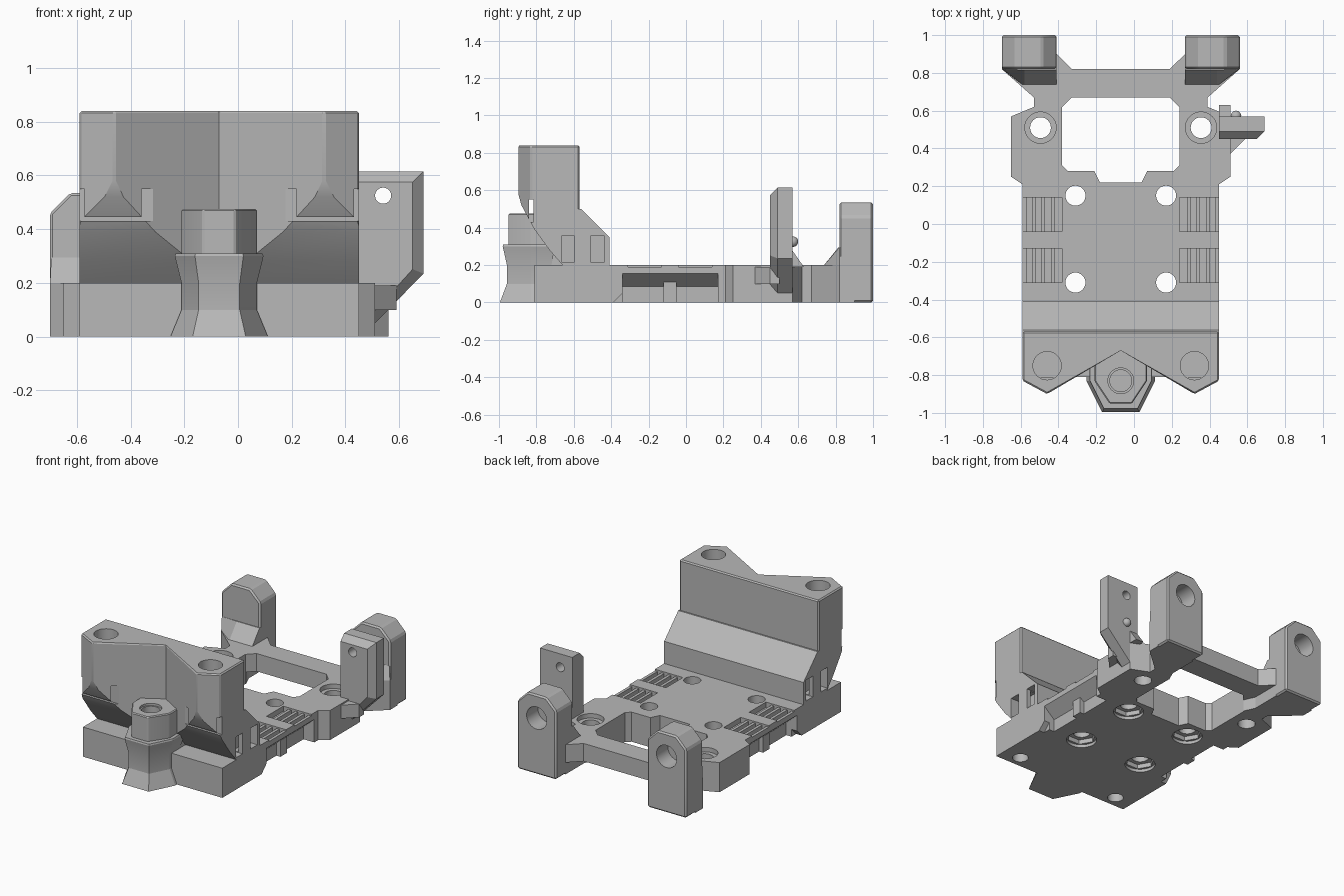
import bpy, bmesh, math

if "Cube" in bpy.data.objects:
    bpy.data.objects.remove(bpy.data.objects["Cube"])

MID = -0.07  # symmetry plane of the body

grey = bpy.data.materials.new("plain grey")
grey.use_nodes = True
grey.diffuse_color = (0.48, 0.48, 0.48, 1)
grey.node_tree.nodes["Principled BSDF"].inputs["Base Color"].default_value = grey.diffuse_color


def loft(name, rings, edge_bevel=0, pick=None):
    """Closed solid through equal-length rings of 3D points."""
    bm = bmesh.new()
    rows = [[bm.verts.new(p) for p in ring] for ring in rings]
    n = len(rows[0])
    bm.faces.new(rows[0])
    bm.faces.new(rows[-1][::-1])
    for low, high in zip(rows, rows[1:]):
        for i in range(n):
            j = (i + 1) % n
            bm.faces.new((low[i], low[j], high[j], high[i]))
    bmesh.ops.recalc_face_normals(bm, faces=bm.faces)
    if edge_bevel:
        edges = [e for e in bm.edges if pick is None or pick(*e.verts)]
        bmesh.ops.bevel(bm, geom=edges, offset=edge_bevel, segments=1, affect='EDGES')
    mesh = bpy.data.meshes.new(name)
    bm.to_mesh(mesh)
    bm.free()
    mesh.materials.append(grey)
    ob = bpy.data.objects.new(name, mesh)
    bpy.context.collection.objects.link(ob)
    return ob


def prism(name, pts, axis, a, b, edge_bevel=0, pick=None):
    """Extrude a 2D polygon along an axis from a to b."""
    place = {'x': lambda u, v, w: (w, u, v),
             'y': lambda u, v, w: (u, w, v),
             'z': lambda u, v, w: (u, v, w)}[axis]
    return loft(name, [[place(u, v, w) for u, v in pts] for w in (a, b)], edge_bevel, pick)


def box(x, y, z):
    return [(x[0], y[0]), (x[1], y[0]), (x[1], y[1]), (x[0], y[1])], 'z', z[0], z[1]


def side_box(s, d, y, z):
    return box(sorted(MID + s * k for k in d), y, z)


def circle(u, v, r, n=32):
    return [(u + r * math.cos(math.tau * i / n), v + r * math.sin(math.tau * i / n)) for i in range(n)]


def both(half):
    """Mirror half an outline about the middle."""
    return [(MID + d, y) for d, y in half] + [(MID - d, y) for d, y in reversed(half)]


def cut(ob, *shape):
    cutter = prism("cutter", *shape)
    cutter.hide_render = True
    mod = ob.modifiers.new("cut", 'BOOLEAN')
    mod.operation, mod.solver, mod.object = 'DIFFERENCE', 'EXACT', cutter
    graph = bpy.context.evaluated_depsgraph_get()
    mesh = bpy.data.meshes.new_from_object(ob.evaluated_get(graph))
    ob.modifiers.clear()
    ob.data = mesh
    bpy.data.objects.remove(cutter)


# Deck with rear window and raised rear bridge
deck = prism("deck", both([(.52, -.81), (.52, .21), (.58, .25), (.58, .57), (.46, .62), (.46, .67),
                           (.63, .82), (.63, .9), (.34, .9), (.26, .82)]), 'z', 0, .2)
cut(deck, both([(.11, .22), (.14, .28), (.28, .28), (.31, .31), (.31, .62), (.26, .67)]), 'z', -.1, .3)
cut(deck, both([(.3, .61), (.34, .7), (.34, 1.05)]), 'z', -.1, .08)

# Tower with notched front and flared horns
tower = prism("tower", both([(.52, -.57), (.52, -.83), (.39, -.9), (0, -.67)]), 'z', .19, .84, .008)
cut(tower, [(-.91, .63), (-.88, .52), (-.81, .39), (-.73, .28), (-.66, .2), (-1.2, .1), (-1.2, .63)],
    'x', -1, 1)
brace = prism("tower_brace", [(-.6, .19), (-.41, .19), (-.41, .35), (-.56, .5), (-.6, .5)],
              'x', MID - .52, MID + .52)

for s, side in ((-1, "right"), (1, "left")):
    # Deck screw holes with hexagonal nut recesses
    for y in (-.31, .15):
        cut(deck, circle(MID + s * .24, y, .053), 'z', -.1, .3)
        cut(deck, circle(MID + s * .24, y, .09, 6), 'z', -.1, .05)
        cut(deck, circle(MID + s * .24, y, .095), 'z', -.1, .02)
    # Rear lobe holes
    cut(deck, circle(MID + s * .425, .51, .055), 'z', -.1, .3)
    cut(deck, circle(MID + s * .425, .51, .083), 'z', .17, .3)
    # Lower front holes
    cut(deck, circle(MID + s * .39, -.73, .05), 'z', -.1, .12)
    # Undercut along the side, with a sloped roof
    under = [(MID + s * d, z) for d, z in ((.6, .155), (.52, .155), (.44, .085), (.44, -.1), (.6, -.1))]
    cut(deck, under, 'y', -.34, .17)
    cut(deck, [(-.39, -.05), (-.39, .0), (-.27, .12), (-.27, -.05)], 'x',
        *sorted((MID + s * .48, MID + s * .6)))
    prism(side + "_undercut_rib", *side_box(s, (.42, .47), (-.12, -.05), (0, .11)))
    # Ribbed strap grooves
    for y in (-.31, -.04):
        cut(deck, *side_box(s, (.31, .6), (y, y + .18), (.165, .3)))
        for d in (.35, .40, .45, .50):
            prism(side + "_strap_rib", *side_box(s, (d, d + .02), (y, y + .18), (.16, .19)))
    # Tower bores, tie slits and strap loops
    cut(tower, circle(MID + s * .39, -.75, .075), 'z', .5, .9)
    cut(tower, *side_box(s, (.2, .6), (-.84, -.815), (.43, .55)))
    for part in (tower, brace):
        for y in ((-.665, -.595), (-.51, -.435)):
            cut(part, *side_box(s, (.44, .6), y, (.215, .355)))
        cut(part, *side_box(s, (.45, .49), (-.66, -.44), (.22, .35)))

    # Rear posts with blind bores and sloped feet
    outline = [(MID + s * d, z) for d, z in
               ((.34, 0), (.63, 0), (.63, .46), (.555, .535), (.415, .535), (.34, .46))]
    post = prism(side + "_post", outline, 'y', .82, 1, .01)
    cut(post, circle(MID + s * .485, .38, .075), 'y', .88, 1.1)
    loft(side + "_post_foot", [
        [(MID + s * d, y, .19) for d, y in ((.34, .73), (.51, .73), (.63, .82), (.63, .9), (.34, .9))],
        [(MID + s * d, y, .295) for d, y in ((.34, .815), (.51, .815), (.625, .82), (.625, .9), (.34, .9))]])

# Front spool: necked lower part and upright pillar
profile = ((0, 1.1), (.1, .85), (.2, .85), (.3, 1), (.31, .98))
half = ((.165, .13), (.165, 0), (.09, -.15))
spool = loft("front_spool", [[(x, y, z) for x, y in both([(d * k, -.83 + y * k) for d, y in half])]
                             for z, k in profile])
pillar = prism("front_pillar", both([(.14, -.62), (.14, -.83), (.06, -.95)]), 'z', .19, .475, .006)
for part in (spool, pillar):
    cut(part, circle(MID, -.83, .058), 'z', .25, .6)
cut(pillar, circle(MID, -.83, .068), 'z', .46, .6)

# Side arm on the left lobe, chamfered on its outer front edges
arm = prism("side_arm", [(.45, .03), (.51, .05), (.69, .235), (.69, .615), (.45, .615)], 'y', .45, .57, .04,
            lambda a, b: max(a.co.y, b.co.y) < .5 and (a.co.x + b.co.x > 1.1 or a.co.z + b.co.z > 1.2))
cut(arm, circle(.54, .525, .03, 24), 'y', .3, .7)
prism("arm_root", [(.5, .36), (.59, .45), (.59, .5), (.5, .5)], 'z', .1, .19)
prism("arm_gusset", [(.56, .19), (.63, .19), (.56, .29)], 'x', .45, .51)
bpy.ops.mesh.primitive_uv_sphere_add(segments=20, ring_count=12, radius=.028, location=(.54, .572, .325))
bump = bpy.context.object
bump.name = "arm_bump"
bump.data.materials.append(grey)

# Smooth the bores while keeping hard edges
bpy.ops.object.select_all(action='DESELECT')
for ob in bpy.context.collection.objects:
    if ob.type == 'MESH' and grey.name in ob.data.materials:
        ob.select_set(True)
bpy.context.view_layer.objects.active = deck
bpy.ops.object.shade_smooth_by_angle(angle=math.radians(20))
